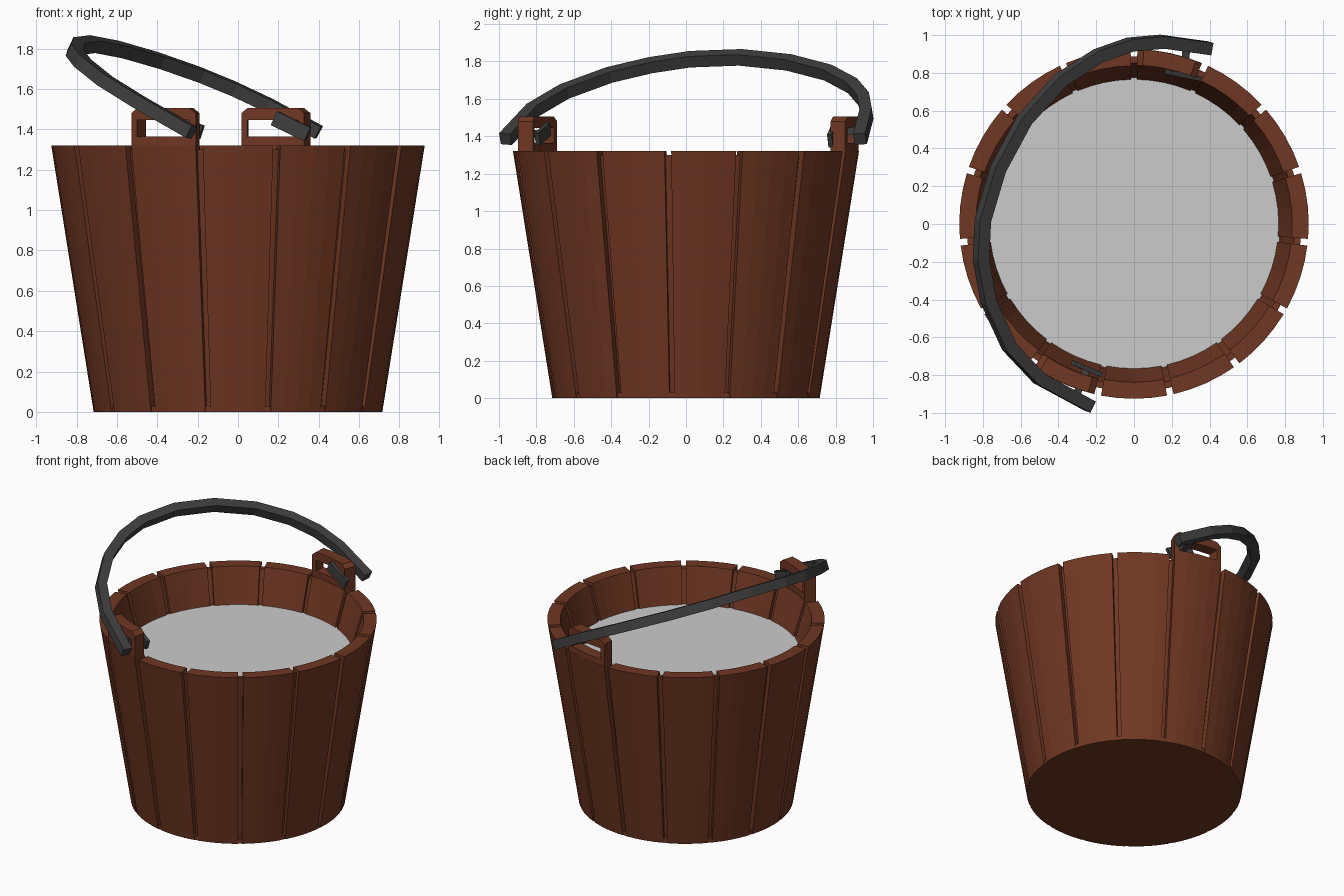
import bpy, bmesh
from math import radians, cos, sin
from mathutils import Vector, Matrix

if "Cube" in bpy.data.objects:
    bpy.data.objects.remove(bpy.data.objects["Cube"])

def material(name, col):
    m = bpy.data.materials.new(name)
    m.diffuse_color = (*col, 1)
    m.use_nodes = True
    m.node_tree.nodes["Principled BSDF"].inputs["Base Color"].default_value = m.diffuse_color
    return m

WOOD = material("wood", (0.16, 0.038, 0.016))
IRON = material("iron", (0.05, 0.05, 0.05))

def finish(name, bm, mat=None):
    bmesh.ops.recalc_face_normals(bm, faces=bm.faces)
    me = bpy.data.meshes.new(name)
    bm.to_mesh(me)
    bm.free()
    ob = bpy.data.objects.new(name, me)
    bpy.context.collection.objects.link(ob)
    if mat:
        me.materials.append(mat)
    return ob

def panel(name, angles, zs, r_out, r_in, holes=(), corner_drop=0):
    """Curved slab on an angle/height grid; cells in holes are left open."""
    bm = bmesh.new()
    na, nz = len(angles), len(zs)
    out, inn = {}, {}
    for i, a in enumerate(angles):
        for j, z in enumerate(zs):
            if corner_drop and j == nz - 1 and i in (0, na - 1):
                z -= corner_drop
            c, s = cos(radians(a)), sin(radians(a))
            out[i, j] = bm.verts.new((c * r_out(z), s * r_out(z), z))
            inn[i, j] = bm.verts.new((c * r_in(z), s * r_in(z), z))
    edges = {}
    for i in range(na - 1):
        for j in range(nz - 1):
            if (i, j) in holes:
                continue
            q = [(i, j), (i + 1, j), (i + 1, j + 1), (i, j + 1)]
            bm.faces.new([out[k] for k in q])
            bm.faces.new([inn[k] for k in reversed(q)])
            for k in range(4):
                e = tuple(sorted((q[k], q[(k + 1) % 4])))
                edges[e] = edges.get(e, 0) + 1
    for (p, q), n in edges.items():
        if n == 1:
            bm.faces.new([out[p], out[q], inn[q], inn[p]])
    return finish(name, bm, WOOD)

def bar(name, a, b, width, depth, side):
    """Straight box from a to b; depth is measured along side."""
    a, b = Vector(a), Vector(b)
    x = (b - a).normalized()
    y = Vector(side)
    y = (y - x * y.dot(x)).normalized()
    rot = Matrix((x, y, x.cross(y))).transposed().to_4x4()
    bm = bmesh.new()
    bmesh.ops.create_cube(bm, size=1, matrix=Matrix.Translation((a + b) / 2) @ rot
                          @ Matrix.Diagonal(((b - a).length, depth, width, 1)))
    return finish(name, bm, IRON)

# Wall profile
TOP = 1.32
outer = lambda z: 0.715 + 0.21 * z / TOP
inner = lambda z: 0.838 - 0.29 * (TOP - z) if z > 1.05 else 0.76 - 0.125 * (1.07 - z)

# Fifteen staves with narrow gaps
STEP, HALF = 24, 10.9
for k in range(15):
    mid = -90 + STEP * k
    panel(f"stave_{k + 1}", [mid + HALF * t for t in (-1, -.5, 0, .5, 1)],
          [0, 1.07, TOP], outer, inner)

# Recessed liner closing the gaps, and the floor
panel("liner", [STEP / 4 * i for i in range(61)], [0, 1.07, 1.3],
      lambda z: outer(z) - 0.035, lambda z: inner(z) + 0.02)
bm = bmesh.new()
bmesh.ops.create_cone(bm, cap_ends=True, segments=60, radius1=0.712, radius2=0.712,
                      depth=0.03, matrix=Matrix.Translation((0, 0, 0.015)))
finish("floor", bm, WOOD)

# Water surface
bm = bmesh.new()
bmesh.ops.create_circle(bm, cap_ends=True, segments=60, radius=0.775,
                        matrix=Matrix.Translation((0, 0, 1.07)))
finish("water", bm)

# Slotted ears on two opposite staves
for name, mid in (("front_ear", -114), ("back_ear", 78)):
    panel(name, [mid + a for a in (-HALF, -8.8, -4.4, 0, 4.4, 8.8, HALF)],
          [TOP, 1.365, 1.445, 1.505], lambda z: 0.923, lambda z: 0.84,
          holes=[(i, 1) for i in range(1, 5)], corner_drop=0.025)

# Bail handle: square bar swept along a tilted arch
path = [Vector(p) for p in (
    (0.40, 0.93, 1.385), (0.15, 0.965, 1.52), (-0.02, 0.95, 1.60), (-0.19, 0.89, 1.67),
    (-0.39, 0.76, 1.74), (-0.58, 0.55, 1.795), (-0.72, 0.29, 1.822), (-0.80, 0.02, 1.812),
    (-0.81, -0.19, 1.78), (-0.77, -0.41, 1.728), (-0.66, -0.65, 1.64),
    (-0.50, -0.82, 1.54), (-0.23, -0.965, 1.385))]
normal = (path[0] - path[6]).cross(path[-1] - path[6]).normalized()
bm = bmesh.new()
rings = []
for i, p in enumerate(path):
    t = (path[min(i + 1, len(path) - 1)] - path[max(i - 1, 0)]).normalized()
    n = (normal - t * normal.dot(t)).normalized()
    b = t.cross(n)
    rings.append([bm.verts.new(p + 0.033 * (u * n + v * b))
                  for u, v in ((-1, -1), (1, -1), (1, 1), (-1, 1))])
for r, s in zip(rings, rings[1:]):
    for k in range(4):
        bm.faces.new([r[k], r[(k + 1) % 4], s[(k + 1) % 4], s[k]])
bm.faces.new(rings[0])
bm.faces.new(rings[-1])
finish("handle", bm, IRON)

# Inner stops and the pins that join them to the handle through the slots
bar("front_stop", (-0.32, -0.735, 1.44), (-0.18, -0.795, 1.385), 0.07, 0.025, (0.4, 1, 0))
bar("back_stop", (0.18, 0.805, 1.455), (0.345, 0.77, 1.375), 0.075, 0.025, (0.25, 1, 0))
bar("front_pin", (-0.25, -0.765, 1.41), (-0.31, -0.92, 1.42), 0.04, 0.04, (1, 0, 0))
bar("back_pin", (0.26, 0.79, 1.415), (0.28, 0.94, 1.435), 0.04, 0.04, (1, 0, 0))
